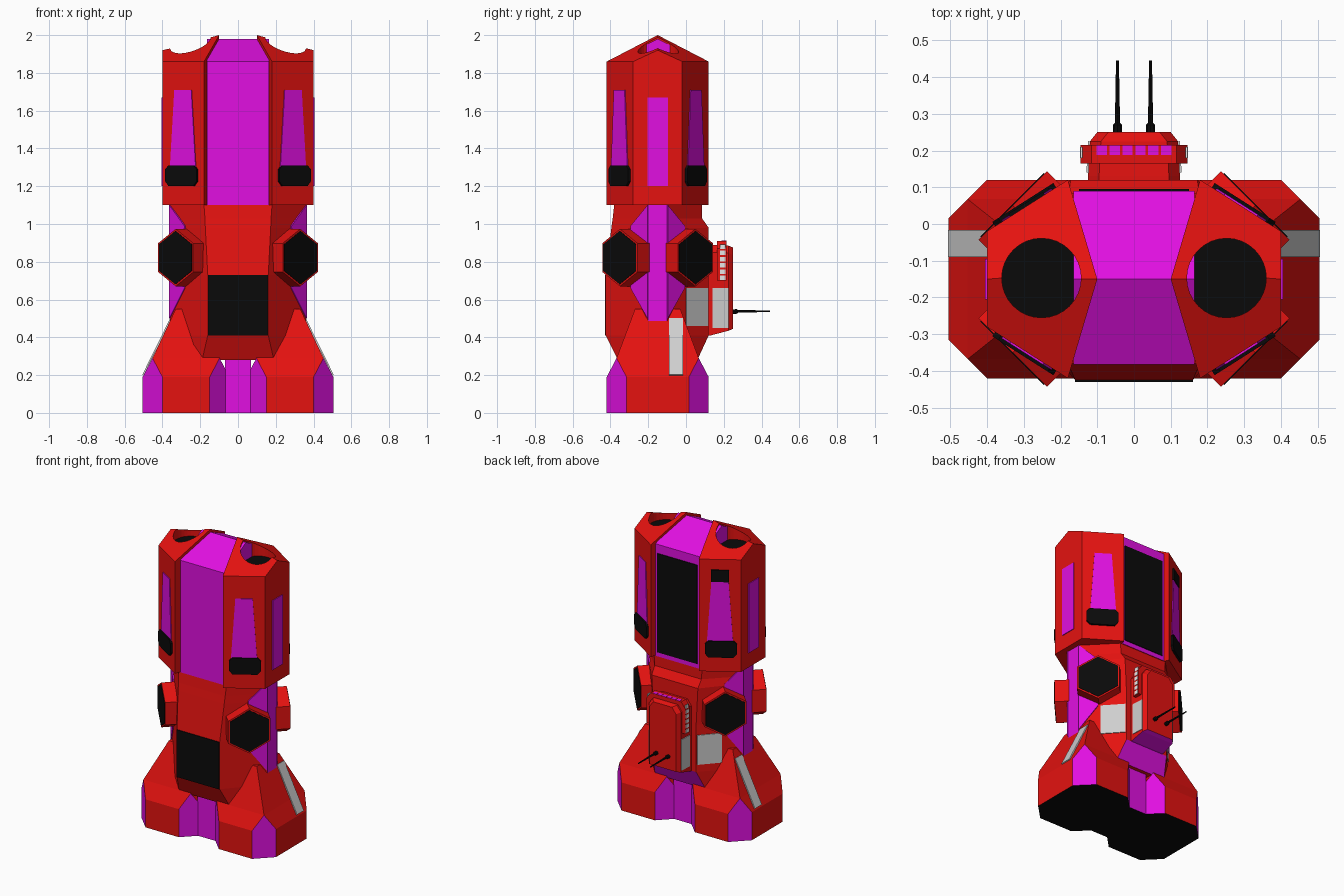
import bpy, bmesh, math
from mathutils import Vector

if "Cube" in bpy.data.objects:
    bpy.data.objects.remove(bpy.data.objects["Cube"])


def material(name, col):
    m = bpy.data.materials.new(name)
    m.diffuse_color = (*col, 1)
    m.use_nodes = True
    m.node_tree.nodes["Principled BSDF"].inputs["Base Color"].default_value = m.diffuse_color
    return m


RED = material("red", (0.78, 0.006, 0.005))
MAGENTA = material("magenta", (0.75, 0.005, 0.75))
BLACK = material("black", (0.003, 0.003, 0.003))
GREY = material("light grey", (0.62, 0.62, 0.62))
WHITE = material("white", (0.95, 0.95, 0.95))
MID = -0.15  # y of the body axis


def loft(name, rings, mats, rule=None):
    """Skin equal-length point rings, cap both ends, colour faces by rule(normal, centre)."""
    bm = bmesh.new()
    vs = [[bm.verts.new(p) for p in r] for r in rings]
    n = len(vs[0])
    for a, b in zip(vs, vs[1:]):
        for i in range(n):
            j = (i + 1) % n
            bm.faces.new((a[i], a[j], b[j], b[i]))
    bm.faces.new(vs[0])
    bm.faces.new(vs[-1])
    bmesh.ops.remove_doubles(bm, verts=bm.verts, dist=1e-5)
    bmesh.ops.recalc_face_normals(bm, faces=bm.faces)
    bm.normal_update()
    if rule:
        for f in bm.faces:
            f.material_index = rule(f.normal, f.calc_center_median())
    me = bpy.data.meshes.new(name)
    bm.to_mesh(me)
    bm.free()
    for m in mats:
        me.materials.append(m)
    ob = bpy.data.objects.new(name, me)
    bpy.context.collection.objects.link(ob)
    return ob


def box(name, lo, hi, mats, rule=None):
    ring = [(lo[0], lo[1]), (hi[0], lo[1]), (hi[0], hi[1]), (lo[0], hi[1])]
    return loft(name, [[(x, y, z) for x, y in ring] for z in (lo[2], hi[2])], mats, rule)


def plate(name, pts, mat, out=0.005):
    """Thin plate on a flat outline, raised away from the body axis."""
    pts = [Vector(p) for p in pts]
    n = (pts[1] - pts[0]).cross(pts[2] - pts[0]).normalized()
    c = sum(pts, Vector()) / len(pts)
    if n.dot(c - Vector((0, MID, c.z))) < 0:
        n = -n
    return loft(name, [[p - n * 0.003 for p in pts], [p + n * out for p in pts]], [mat])


# Torso core: gabled slab with recessed front and back
gable = [(-0.382, 1.1), (-0.382, 1.86), (MID, 1.98), (0.09, 1.86), (0.09, 1.1)]
loft("torso_core", [[(x, y, z) for y, z in gable] for x in (-0.165, 0.165)],
     [MAGENTA, RED], lambda n, c: int(n.z < -0.9))
plate("back_panel", [(-0.15, 0.09, 1.13), (0.15, 0.09, 1.13),
                     (0.15, 0.09, 1.8), (-0.15, 0.09, 1.8)], BLACK)

# Torso sides: roofed blocks, each with a round well cut in the top
wing = [(0.18, -0.42, 1.86), (0.4, -0.28, 1.86), (0.4, MID, 1.92),
        (0.4, -0.02, 1.86), (0.18, 0.12, 1.86), (0.1, MID, 2.0)]
for s in (-1, 1):
    ob = loft("torso_side", [[(s * x, y, 1.1) for x, y, z in wing],
                             [(s * x, y, z) for x, y, z in wing]], [RED, BLACK])
    circle = [(s * 0.252 + 0.108 * math.cos(k * math.pi / 16),
               -0.147 + 0.108 * math.sin(k * math.pi / 16)) for k in range(32)]
    cutter = loft("well_cutter", [[(x, y, z) for x, y in circle] for z in (1.86, 2.1)], [RED])
    cutter.hide_render = True
    mod = ob.modifiers.new("well", 'BOOLEAN')
    mod.operation, mod.object, mod.solver = 'DIFFERENCE', cutter, 'EXACT'
    bpy.context.view_layer.objects.active = ob
    bpy.ops.object.modifier_apply(modifier="well")
    bpy.data.objects.remove(cutter)
    for f in ob.data.polygons:
        f.material_index = int(f.normal.z > 0.99)


def chamfer(sx, sy, x, z):
    """Point on a diagonal torso face."""
    return (sx * x, MID + sy * (0.27 - (x - 0.18) / 0.22 * 0.14), z)


# Painted stripes and bumpers on the torso
for sx in (-1, 1):
    plate("side_stripe", [(sx * 0.4, y, z) for y, z in
          ((-0.205, 1.2), (-0.095, 1.2), (-0.095, 1.67), (-0.205, 1.67))], MAGENTA)
    for sy in (-1, 1):
        plate("diagonal_stripe", [chamfer(sx, sy, x, z) for x, z in
              ((0.222, 1.3), (0.358, 1.3), (0.335, 1.71), (0.245, 1.71))], MAGENTA)
        plate("bumper", [chamfer(sx, sy, x, z) for x, z in
              ((0.23, 1.2), (0.36, 1.2), (0.378, 1.225), (0.378, 1.29),
               (0.362, 1.31), (0.228, 1.31), (0.212, 1.29), (0.212, 1.225))], BLACK, 0.014)
plate("back_lamp", [chamfer(-1, 1, x, z) for x, z in
      ((0.243, 1.71), (0.337, 1.71), (0.337, 1.79), (0.243, 1.79))], BLACK, 0.009)


# Waist and pelvis: stacked octagons, magenta flanks and rear slope
def waist_ring(z, xc, yf, yb):
    half = [(xc, yf), (0.36, -0.2), (0.36, -0.1), (xc, yb)]
    return [(x, y, z) for x, y in half + [(-x, y) for x, y in half[::-1]]]


loft("waist", [waist_ring(*r) for r in (
    (0.28, 0.19, -0.36, 0.06), (0.41, 0.16, -0.425, 0.12), (0.73, 0.16, -0.425, 0.12),
    (0.98, 0.173, -0.395, 0.12), (1.03, 0.175, -0.388, 0.085), (1.1, 0.18, -0.38, 0.085))],
    [RED, MAGENTA], lambda n, c: int(abs(n.x) > 0.99 or (c.z < 0.41 and n.y > 0.5 and abs(n.x) < 0.1)))
plate("front_panel", [(-0.16, -0.425, 0.41), (0.16, -0.425, 0.41),
                      (0.16, -0.425, 0.73), (-0.16, -0.425, 0.73)], BLACK)

for sx in (-1, 1):
    plate("waist_rear_plate", [(sx * x, y, z) for x, y, z in
          ((0.269, 0.0, 0.46), (0.165, 0.115, 0.46), (0.165, 0.115, 0.66), (0.269, 0.0, 0.66))], GREY)
    for sy in (-1, 1):
        y0, y1 = MID + sy * 0.05, MID + sy * 0.14
        plate("waist_flare", [(sx * 0.36, y0, 1.1), (sx * 0.28, y1, 0.99),
                              (sx * 0.28, y1, 0.66), (sx * 0.36, y0, 0.5)], MAGENTA, 0.006)
        # Hexagonal pods on the four diagonals
        d = Vector((sx, sy, 0)).normalized()
        side = Vector((-d.y, d.x, 0))
        c = Vector((sx * 0.33, MID + sy * 0.2, 0.822))

        def hexagon(r, depth):
            return [c - d * depth + side * (r * math.sin(k * math.pi / 3))
                    + Vector((0, 0, r * math.cos(k * math.pi / 3))) for k in range(6)]
        loft("pod", [hexagon(0.152, 0.2), hexagon(0.152, 0.0)], [RED])
        loft("pod_face", [hexagon(0.141, 0.003), hexagon(0.141, -0.003)], [BLACK])


# Legs: chamfered feet tapering upward, black soles, magenta corners
def foot_ring(s, z, x0, x1, y0, y1, ch):
    pts = [(x0 + ch, y0), (x1 - ch, y0), (x1, y0 + ch), (x1, y1 - ch),
           (x1 - ch, y1), (x0 + ch, y1), (x0, y1 - ch), (x0, y0 + ch)]
    return [(s * x, y, z) for x, y in pts]


def foot_colour(n, c):
    if n.z < -0.9:
        return 2
    return int(abs(n.x) > 0.4 and abs(n.y) > 0.4)


for s in (-1, 1):
    loft("leg", [foot_ring(s, 0, 0.045, 0.505, -0.42, 0.12, 0.105),
                 foot_ring(s, 0.19, 0.045, 0.505, -0.42, 0.12, 0.105),
                 foot_ring(s, 0.29, 0.0975, 0.4525, -0.3675, 0.0675, 0),
                 foot_ring(s, 0.55, 0.24, 0.33, -0.27, -0.03, 0)],
         [RED, MAGENTA, BLACK], foot_colour)
    plate("leg_stripe", [(s * x, y, z) for x, y, z in
          ((0.502, -0.09, 0.2), (0.502, -0.017, 0.2), (0.354, -0.017, 0.5), (0.354, -0.09, 0.5))], GREY)
box("crotch_block", (-0.068, -0.335, 0), (0.068, 0.035, 0.3), [MAGENTA, BLACK],
    lambda n, c: int(n.z < -0.9))


# Backpack with a windowed arch, side plates and two aerials
def pack_ring(y, x, z0, z1):
    return [(-x, y, z0), (x, y, z0), (x, y, z1 - 0.04), (x - 0.03, y, z1),
            (0.03 - x, y, z1), (-x, y, z1 - 0.04)]


loft("backpack", [pack_ring(0.08, 0.125, 0.41, 0.89), pack_ring(0.13, 0.125, 0.41, 0.89),
                  pack_ring(0.225, 0.12, 0.435, 0.885), pack_ring(0.25, 0.1, 0.445, 0.875)],
     [RED, MAGENTA], lambda n, c: int(n.z < -0.7))
loft("window_arch", [pack_ring(y, 0.145, 0.7, 0.91) for y in (0.165, 0.215)], [RED])
for k in range(6):
    x = -0.0875 + 0.035 * k
    box("top_window", (x - 0.014, 0.188, 0.905), (x + 0.014, 0.214, 0.912), [MAGENTA])
for s in (-1, 1):
    for k in range(6):
        z = 0.715 + 0.033 * k
        xs = sorted((s * 0.14, s * (0.147 if k < 5 else 0.146)))
        box("side_window", (xs[0], 0.18, z - 0.012), (xs[1], 0.21, z + 0.012), [WHITE])
    plate("backpack_side_plate", [(s * x, y, z) for x, y, z in
          ((0.1245, 0.14, 0.45), (0.12, 0.225, 0.45), (0.12, 0.225, 0.66), (0.1245, 0.14, 0.66))], GREY)
    loft("aerial", [[(s * 0.045 + r * math.cos(a * math.pi / 4), y,
                      z + r * math.sin(a * math.pi / 4)) for a in range(8)]
                    for y, r, z in ((0.24, 0.013, 0.535), (0.27, 0.012, 0.537),
                                    (0.275, 0.007, 0.538), (0.445, 0.004, 0.538))], [BLACK])
